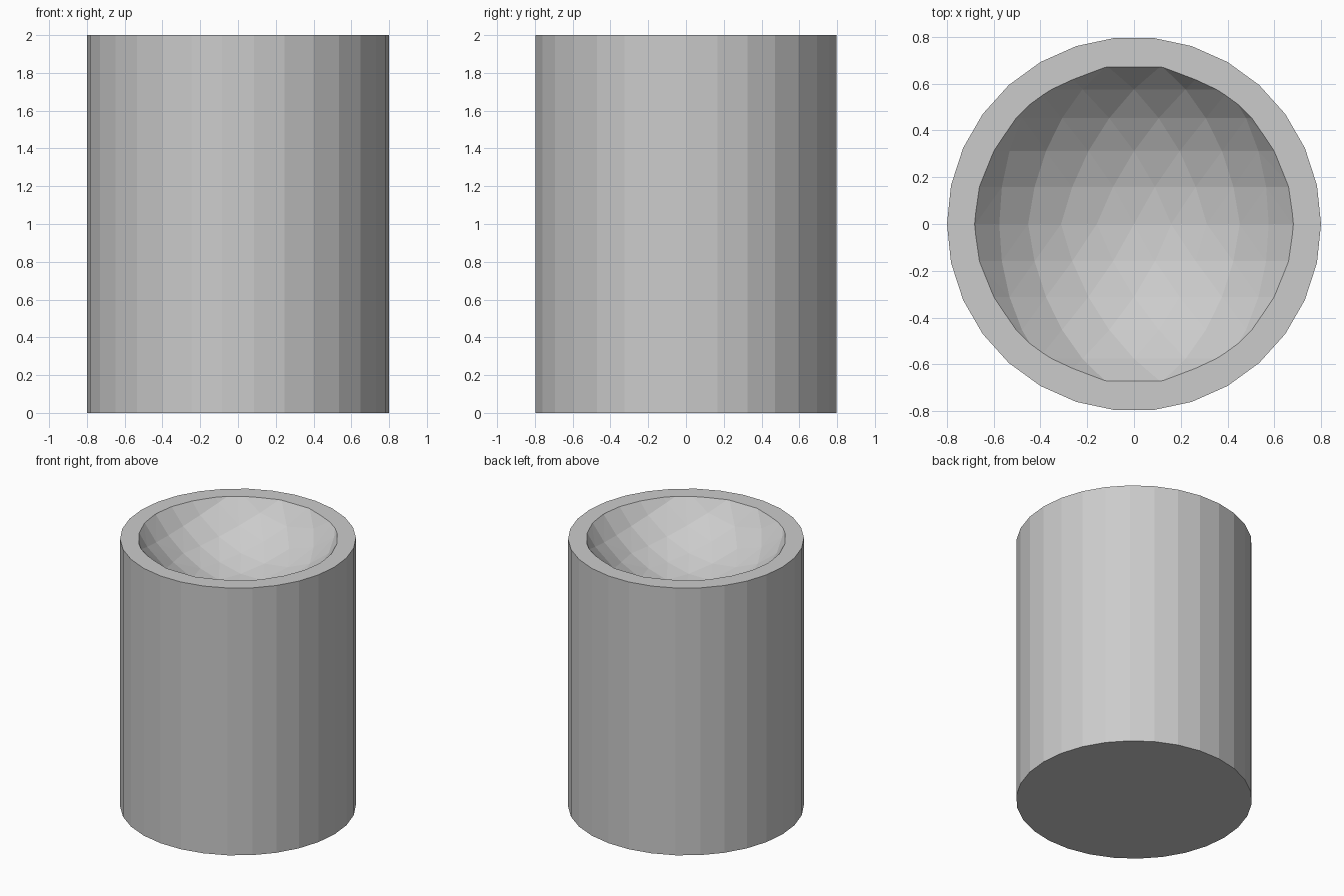
import bpy, bmesh
from math import sin, cos, pi

if "Cube" in bpy.data.objects:
    bpy.data.objects.remove(bpy.data.objects["Cube"])

R, HEIGHT = 0.8, 2.0      # outer cylinder
BALL_R, BALL_Z = 0.815, 2.445  # ball that scoops the bowl
STEPS = 8                 # ball rings from equator to pole

# outer body: 30-sided cylinder with a corner on +x
bpy.ops.mesh.primitive_cylinder_add(vertices=30, radius=R, depth=HEIGHT,
                                    location=(0, 0, HEIGHT / 2),
                                    rotation=(0, 0, pi / 2))
body = bpy.context.object
body.name = "cup_body"

# low-poly ball: rings around y, thinning out towards the poles
bm = bmesh.new()
for k in range(-STEPS, STEPS + 1):
    lat = k * pi / 2 / STEPS
    count = max(1, 4 * (STEPS - abs(k)))
    for i in range(count):
        a = 2 * pi * i / count + pi / 4
        bm.verts.new((BALL_R * cos(lat) * cos(a), BALL_R * sin(lat),
                      BALL_R * cos(lat) * sin(a)))
bmesh.ops.convex_hull(bm, input=bm.verts)
bmesh.ops.recalc_face_normals(bm, faces=bm.faces)
mesh = bpy.data.meshes.new("bowl_cutter")
bm.to_mesh(mesh)
bm.free()
cutter = bpy.data.objects.new("bowl_cutter", mesh)
cutter.location = (0, 0, BALL_Z)
cutter.hide_render = True
bpy.context.collection.objects.link(cutter)

# scoop the bowl out of the top
cut = body.modifiers.new("scoop_bowl", 'BOOLEAN')
cut.operation = 'DIFFERENCE'
cut.solver = 'EXACT'
cut.object = cutter
